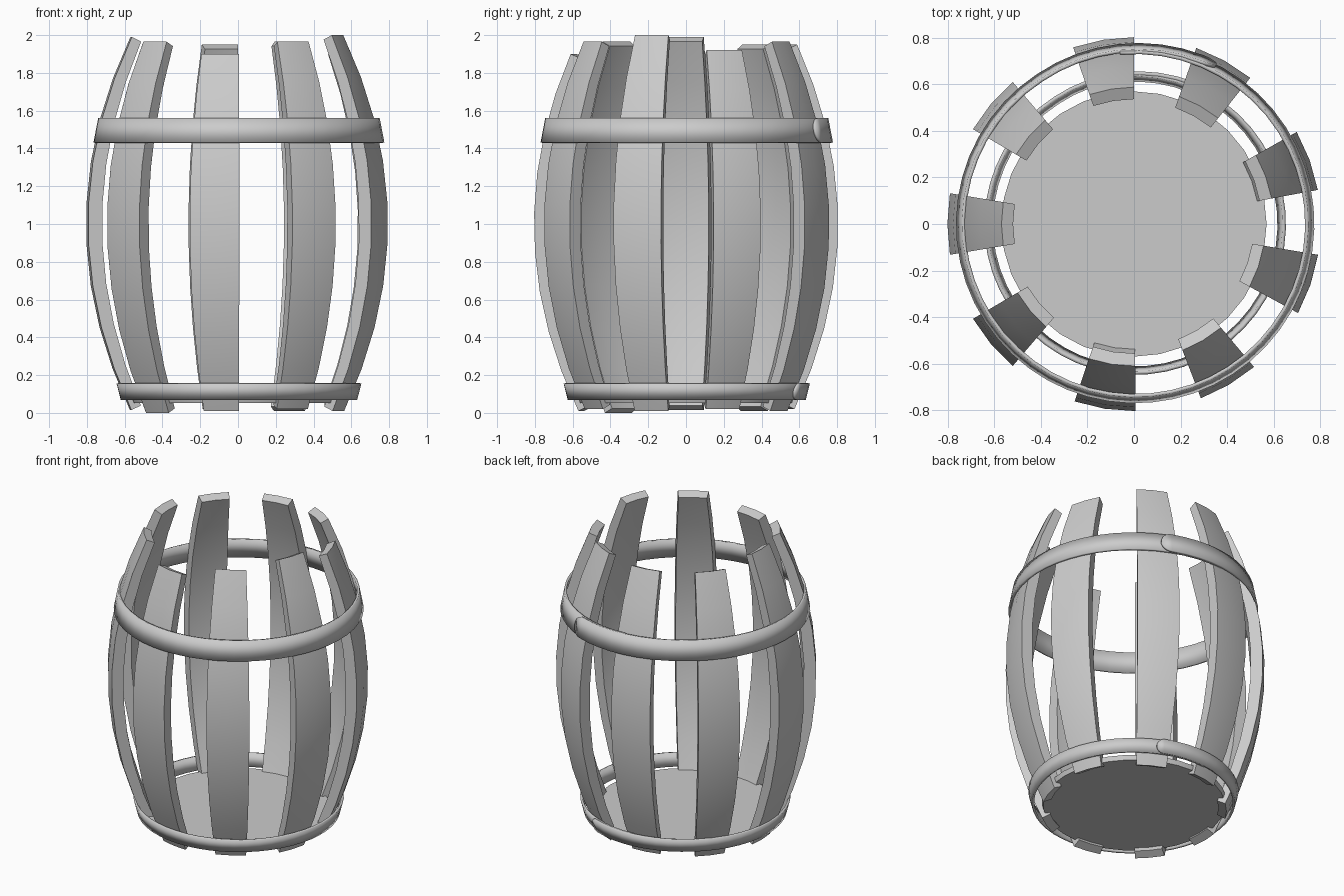
import bpy
import bmesh
from math import radians, sin, cos, sqrt

cube = bpy.data.objects.get("Cube")
if cube:
    bpy.data.objects.remove(cube)

grey = bpy.data.materials.new("plain_grey")
grey.use_nodes = True
grey.diffuse_color = (0.6, 0.6, 0.6, 1)
grey.node_tree.nodes["Principled BSDF"].inputs["Base Color"].default_value = (0.6, 0.6, 0.6, 1)


def finish(bm, name, angle=30):
    bmesh.ops.recalc_face_normals(bm, faces=bm.faces)
    mesh = bpy.data.meshes.new(name)
    bm.to_mesh(mesh)
    bm.free()
    mesh.materials.append(grey)
    obj = bpy.data.objects.new(name, mesh)
    bpy.context.collection.objects.link(obj)
    bpy.ops.object.select_all(action='DESELECT')
    obj.select_set(True)
    bpy.context.view_layer.objects.active = obj
    bpy.ops.object.shade_smooth_by_angle(angle=radians(angle))
    return obj


def polar(r, a, z):
    return (r * cos(a), r * sin(a), z)


def belly(z):
    return 0.805 - 0.24 * (z - 1) ** 2


# Bowed stave: wedge sections swept along the belly curve
def stave(name, angle, bottom, top, half=9.5, rows=9):
    bm = bmesh.new()
    sides = [radians(angle + s * half) for s in (-1, 0, 1)]
    rings = []
    for i in range(rows + 1):
        z = bottom + (top - bottom) * i / rows
        slope = 0.48 * (z - 1)
        thick = (0.075 - 0.02 * (z - 1) ** 2) / sqrt(1 + slope ** 2)
        outer = [polar(belly(z), a, z) for a in sides]
        inner = [polar(belly(z) - thick, a, z - thick * slope) for a in reversed(sides)]
        rings.append([bm.verts.new(p) for p in outer + inner])
    for low, high in zip(rings, rings[1:]):
        for j in range(6):
            k = (j + 1) % 6
            bm.faces.new((low[j], low[k], high[k], high[j]))
    bm.faces.new(rings[0])
    bm.faces.new(rings[-1])
    finish(bm, name)


# Overlapping band with a rounded outer tip
def hoop(name, z0, z1, r0, r1, start=63, sweep=392, steps=56):
    bm = bmesh.new()
    half = (z1 - z0) / 2
    tip = half / r0
    angles = [tip * (1 - cos(radians(15 * i))) for i in range(6)]
    angles += [tip + (radians(sweep) - tip) * i / steps for i in range(steps + 1)]
    columns = []
    for a in angles:
        u = min(a / tip, 1)
        reach = max(sqrt(max(0, 1 - (1 - u) ** 2)), 0.05)
        lift = 0.014 * max(0, 1 - a / radians(60))
        column = []
        for s in (-reach, reach):
            r = r0 + (r1 - r0) * (s + 1) / 2 + lift
            x, y, z = polar(r, a + radians(start), z0 + half * (1 + s))
            column.append(bm.verts.new((x + 0.005, y, z)))
        columns.append(column)
    for a, b in zip(columns, columns[1:]):
        bm.faces.new((a[0], b[0], b[1], a[1]))
    obj = finish(bm, name)
    solid = obj.modifiers.new("thickness", 'SOLIDIFY')
    solid.thickness = 0.015
    solid.offset = 0


# Nine staves with uneven ends: angle, bottom, top
staves = [(20, 0.02, 1.92), (61, 0.01, 1.965), (99.5, 0.02, 1.95),
          (140, 0.01, 1.95), (180, 0.015, 1.99), (220, 0.0, 1.965),
          (261, 0.01, 1.9), (300.5, 0.02, 1.965), (341, 0.01, 2.0)]
for n, (angle, bottom, top) in enumerate(staves, 1):
    stave(f"stave_{n}", angle, bottom, top)

# Hoops
hoop("upper_hoop", 1.43, 1.56, 0.763, 0.738)
hoop("lower_hoop", 0.07, 0.157, 0.619, 0.641)

# Base disc
bm = bmesh.new()
bmesh.ops.create_cone(bm, cap_ends=True, segments=32, radius1=0.56, radius2=0.57, depth=0.03)
bmesh.ops.translate(bm, verts=bm.verts, vec=(0, 0, 0.067))
finish(bm, "base_disc")
